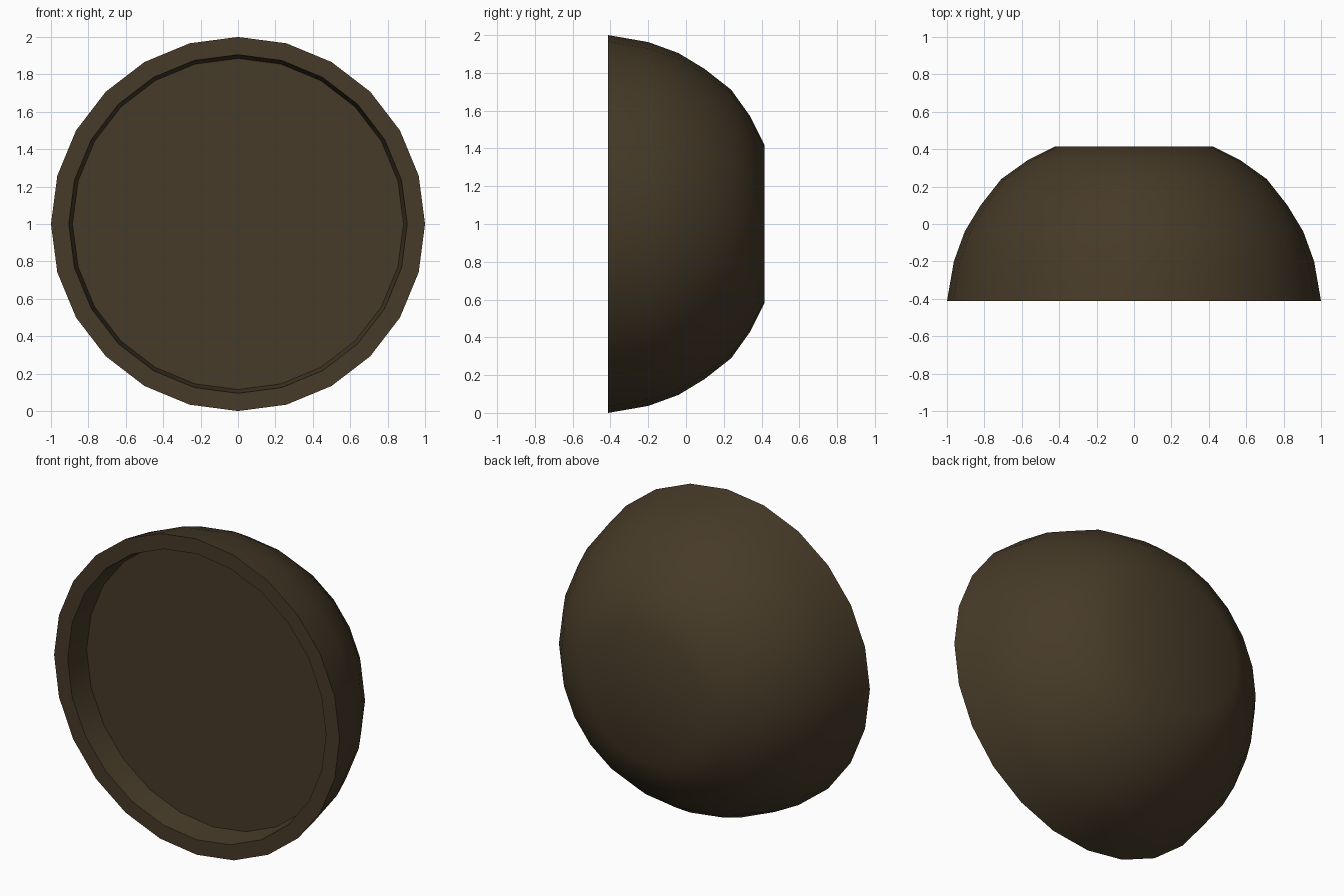
import bpy, bmesh, math

if "Cube" in bpy.data.objects:
    bpy.data.objects.remove(bpy.data.objects["Cube"])

SEG = 24          # sides around the y axis
CENTRE_Z = 1.0

# Dark brown shell colour
mat = bpy.data.materials.new("dark brown")
mat.diffuse_color = (0.062, 0.043, 0.021, 1)
mat.use_nodes = True
mat.node_tree.nodes["Principled BSDF"].inputs["Base Color"].default_value = mat.diffuse_color

# Profile (radius, y): recessed front floor, inner wall, flat rim, domed back, flat back cap
profile = [(0.885, -0.25), (0.905, -0.412), (1.0, -0.412),
           (0.963, -0.20), (0.905, -0.04), (0.82, 0.10),
           (0.71, 0.24), (0.57, 0.34), (0.42, 0.415)]


def lathe(name, points):
    """Revolve a profile around the y axis and cap both ends."""
    bm = bmesh.new()
    rings = []
    for r, y in points:
        rings.append([bm.verts.new((r * math.cos(2 * math.pi * i / SEG), y,
                                    CENTRE_Z + r * math.sin(2 * math.pi * i / SEG)))
                      for i in range(SEG)])
    for a, b in zip(rings, rings[1:]):
        for i in range(SEG):
            j = (i + 1) % SEG
            bm.faces.new((a[i], a[j], b[j], b[i]))
    bm.faces.new(rings[0])
    bm.faces.new(rings[-1])
    bmesh.ops.recalc_face_normals(bm, faces=bm.faces)
    mesh = bpy.data.meshes.new(name)
    bm.to_mesh(mesh)
    bm.free()
    mesh.materials.append(mat)
    obj = bpy.data.objects.new(name, mesh)
    bpy.context.collection.objects.link(obj)
    return obj


# Domed shell with recessed face
shell = lathe("domed_shell", profile)
bpy.context.view_layer.objects.active = shell
shell.select_set(True)
bpy.ops.object.shade_smooth_by_angle(angle=math.radians(35))
